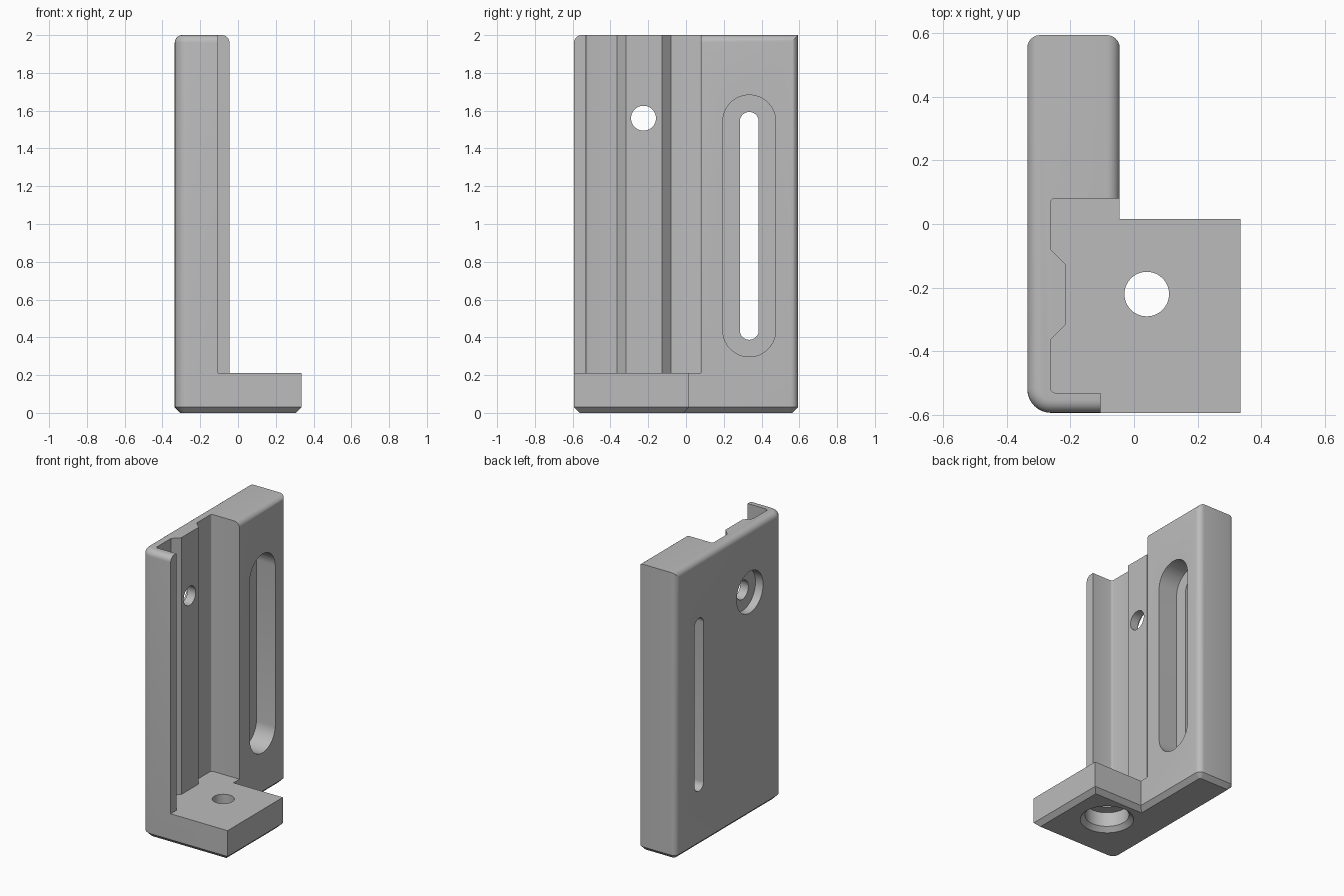
import bpy, bmesh, math
from mathutils import Matrix, Vector

cube = bpy.data.objects.get("Cube")
if cube:
    bpy.data.objects.remove(cube, do_unlink=True)

grey = bpy.data.materials.new("plain grey")
grey.use_nodes = True
tone = (0.5, 0.5, 0.5, 1)
grey.diffuse_color = tone
grey.node_tree.nodes["Principled BSDF"].inputs["Base Color"].default_value = tone

BACK, FRONT, SIDE, EDGE = 0.593, -0.593, -0.335, -0.045
TOP, FOOT = 2.0, 0.21


def prism(points, low, high):
    """Extrude a plan outline upward between two heights."""
    bm = bmesh.new()
    face = bm.faces.new([bm.verts.new((x, y, low)) for x, y in points])
    new = bmesh.ops.extrude_face_region(bm, geom=[face])["geom"]
    bmesh.ops.translate(bm, vec=(0, 0, high - low),
                        verts=[v for v in new if isinstance(v, bmesh.types.BMVert)])
    bmesh.ops.recalc_face_normals(bm, faces=bm.faces)
    return bm


def bevel(bm, rule, size, segments):
    """Bevel the edges whose midpoint and direction satisfy a rule."""
    edges = [e for e in bm.edges
             if rule((e.verts[0].co + e.verts[1].co) / 2, e.verts[1].co - e.verts[0].co)]
    bmesh.ops.bevel(bm, geom=edges, offset=size, offset_type='OFFSET', segments=segments,
                    profile=0.5, affect='EDGES', clamp_overlap=False)


def upright_at(x, y):
    return lambda m, d: abs(m.x - x) < 0.01 and abs(m.y - y) < 0.01 and abs(d.z) > 0.1


def to_object(bm, name):
    mesh = bpy.data.meshes.new(name)
    bm.to_mesh(mesh)
    bm.free()
    obj = bpy.data.objects.new(name, mesh)
    bpy.context.collection.objects.link(obj)
    return obj


def cut(body, bm):
    """Subtract a cutter and discard it."""
    cutter = to_object(bm, "cutter")
    cutter.hide_render = True
    mod = body.modifiers.new("cut", 'BOOLEAN')
    mod.operation, mod.solver, mod.object = 'DIFFERENCE', 'EXACT', cutter
    bpy.context.view_layer.objects.active = body
    bpy.ops.object.modifier_apply(modifier=mod.name)
    bpy.data.objects.remove(cutter, do_unlink=True)


def slot_cutter(y, z, radius, half, x0, x1):
    """Round-ended cutter along x; half = 0 makes a plain hole."""
    n = 48
    angles = [(i + 0.5) * math.tau / n for i in range(n)]
    points = [(radius * math.cos(a),
               radius * math.sin(a) + math.copysign(half, math.sin(a))) for a in angles]
    bm = prism(points, x0, x1)
    # local x, y, z become world y, z, x
    turn = Matrix(((0, 0, 1), (1, 0, 0), (0, 1, 0))).to_4x4()
    bm.transform(Matrix.Translation(Vector((0, y, z))) @ turn)
    return bm


def foot_cutter(r0, r1, z0, z1):
    bm = bmesh.new()
    bmesh.ops.create_cone(bm, cap_ends=True, segments=48, radius1=r0, radius2=r1, depth=z1 - z0,
                          matrix=Matrix.Translation((0.04, -0.22, (z0 + z1) / 2)))
    return bm


# Block with the plan of upright and foot together
bm = prism([(SIDE, FRONT), (-SIDE, FRONT), (-SIDE, 0.015), (EDGE, 0.015),
            (EDGE, BACK), (SIDE, BACK)], 0, TOP)
bevel(bm, upright_at(SIDE, FRONT), 0.075, 8)
bracket = to_object(bm, "angle_bracket")
bracket.data.materials.append(grey)

# Channel with a raised central rib, open above the foot
bm = prism([(0.5, -0.7), (0.5, 0.08), (-0.262, 0.08), (-0.262, -0.08), (-0.215, -0.127),
            (-0.215, -0.317), (-0.262, -0.364), (-0.262, -0.53), (-0.105, -0.53),
            (-0.105, -0.7)], FOOT, TOP + 0.1)
for y in (0.08, -0.53):
    bevel(bm, upright_at(-0.262, y), 0.014, 3)
cut(bracket, bm)

# Rounded top and rear edges, chamfered bottom
bm = bmesh.new()
bm.from_mesh(bracket.data)


def rounded(m, d):
    rim = m.z > TOP - 0.01 and m.y < BACK - 0.01 and (
        m.x < -0.27 or m.x > -0.05 or m.y < FRONT + 0.01)
    rear = m.y > BACK - 0.01 and abs(d.z) > 1
    return rim or rear


bevel(bm, rounded, 0.04, 6)
bevel(bm, lambda m, d: m.z < 0.001, 0.03, 1)
bm.to_mesh(bracket.data)
bm.free()

# Recessed adjusting slot
cut(bracket, slot_cutter(0.335, 0.99, 0.14, 0.553, -0.19, 0.1))
cut(bracket, slot_cutter(0.335, 0.99, 0.05, 0.553, -0.5, 0.1))

# Counterbored hole through the upright
cut(bracket, slot_cutter(-0.225, 1.56, 0.145, 0, -0.5, -0.277))
cut(bracket, slot_cutter(-0.225, 1.56, 0.066, 0, -0.5, 0))

# Countersunk counterbored hole through the foot
cut(bracket, foot_cutter(0.18, 0.14, -0.01, 0.03))
cut(bracket, foot_cutter(0.14, 0.14, -0.1, 0.13))
cut(bracket, foot_cutter(0.07, 0.07, -0.1, 0.4))

# Smooth curves, sharp corners
bpy.ops.object.select_all(action='DESELECT')
bracket.select_set(True)
bpy.context.view_layer.objects.active = bracket
bpy.ops.object.shade_smooth_by_angle(angle=math.radians(25))
